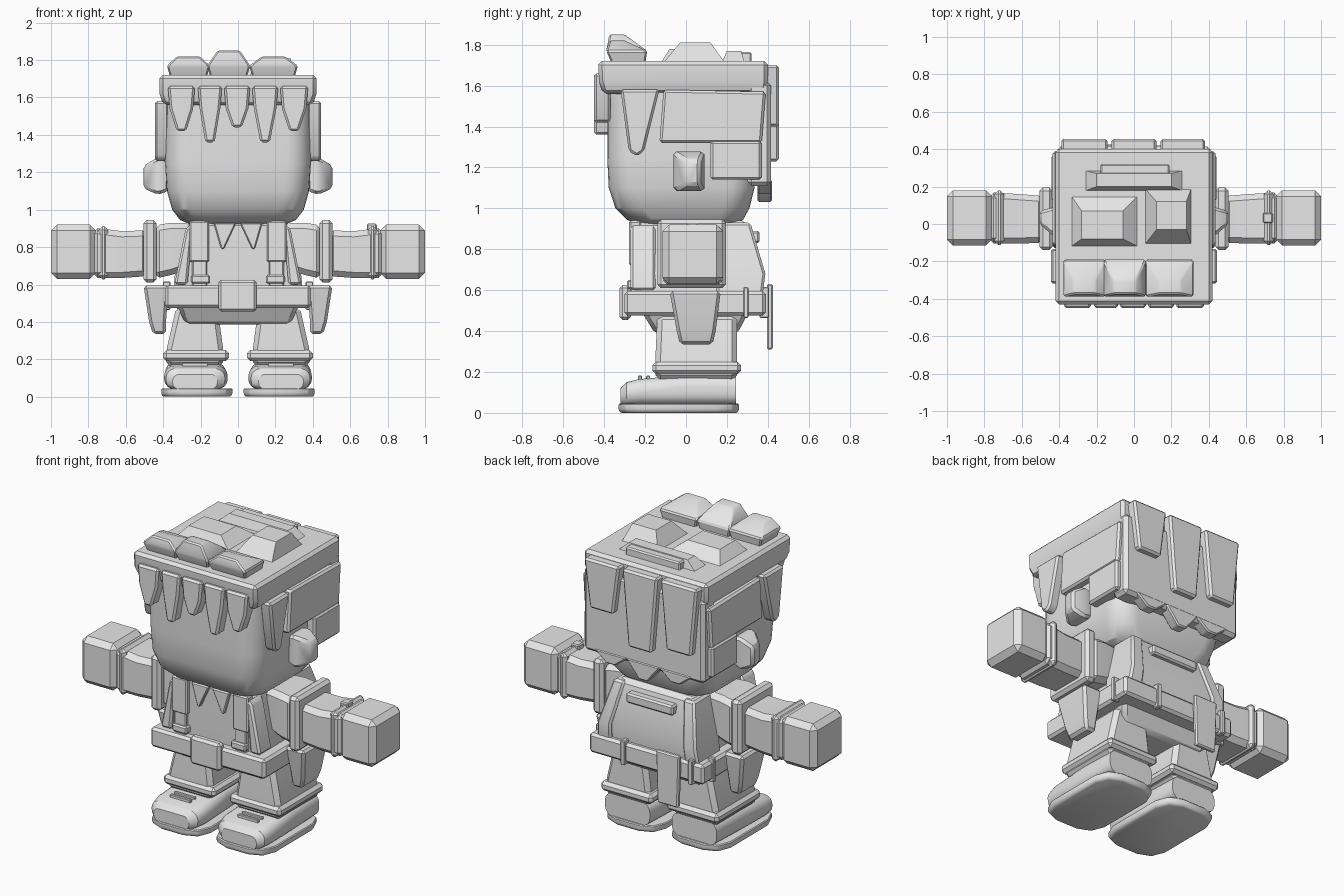
import bpy, bmesh, math

grey = bpy.data.materials.new("plain_grey")
grey.diffuse_color = (0.8, 0.8, 0.8, 1)


def finish(name, bm, bevel, segs, mirror):
    bmesh.ops.recalc_face_normals(bm, faces=bm.faces)
    if bevel:
        sharp = [e for e in bm.edges if e.calc_face_angle(0) > 0.45]
        bmesh.ops.bevel(bm, geom=sharp, offset=bevel, segments=segs,
                        profile=0.5, affect='EDGES', clamp_overlap=True)
    me = bpy.data.meshes.new(name)
    bm.to_mesh(me)
    bm.free()
    me.materials.append(grey)
    ob = bpy.data.objects.new(name, me)
    bpy.context.collection.objects.link(ob)
    bpy.ops.object.select_all(action='DESELECT')
    bpy.context.view_layer.objects.active = ob
    ob.select_set(True)
    bpy.ops.object.shade_smooth_by_angle(angle=math.radians(28))
    if mirror:
        ob.modifiers.new("mirror", 'MIRROR').use_mirror_merge = False
    return ob


def place(axis, t, a, b):
    return {'x': (t, a, b), 'y': (a, t, b), 'z': (a, b, t)}[axis]


def loft(name, axis, sections, bevel=0.0, mirror=False, r=0.0, n=1, segs=1):
    """Skin rectangles (t, a0, a1, b0, b1), with optional corner radius r."""
    bm = bmesh.new()
    rings = []
    for t, a0, a1, b0, b1 in sections:
        rr = min(r, (a1 - a0) * 0.45, (b1 - b0) * 0.45)
        ring = []
        for k, (a, b, sa, sb) in enumerate(((a1, b1, -1, -1), (a0, b1, 1, -1),
                                            (a0, b0, 1, 1), (a1, b0, -1, 1))):
            if r == 0:
                ring.append(bm.verts.new(place(axis, t, a, b)))
                continue
            for i in range(n + 1):
                g = math.pi / 2 * (k + i / n)
                ring.append(bm.verts.new(place(
                    axis, t, a + sa * rr + rr * math.cos(g),
                    b + sb * rr + rr * math.sin(g))))
        rings.append(ring)
    m = len(rings[0])
    for lo, hi in zip(rings, rings[1:]):
        for i in range(m):
            bm.faces.new((lo[i], lo[(i + 1) % m], hi[(i + 1) % m], hi[i]))
    bm.faces.new(rings[0])
    bm.faces.new(rings[-1])
    return finish(name, bm, bevel, segs, mirror)


def box(name, x0, x1, y0, y1, z0, z1, bevel=0.012, mirror=False):
    return loft(name, 'z', [(z0, x0, x1, y0, y1), (z1, x0, x1, y0, y1)], bevel, mirror)


def prism(name, axis, pts, lo, hi, bevel=0.012, mirror=False):
    """Extrude a 2D outline along an axis."""
    bm = bmesh.new()
    ends = [[bm.verts.new(place(axis, t, a, b)) for a, b in pts] for t in (lo, hi)]
    m = len(pts)
    for i in range(m):
        j = (i + 1) % m
        bm.faces.new((ends[0][i], ends[0][j], ends[1][j], ends[1][i]))
    bm.faces.new(ends[0])
    bm.faces.new(ends[1])
    return finish(name, bm, bevel, 1, mirror)


# Head and ears
loft("head", 'z', [(0.92, -.25, .25, -.23, .24), (0.945, -.31, .31, -.29, .28),
                   (1.0, -.352, .352, -.345, .31), (1.1, -.38, .38, -.378, .335),
                   (1.25, -.39, .39, -.385, .345), (1.65, -.39, .39, -.385, .345)],
     r=0.13, n=6)
loft("ear", 'x', [(.37, -.05, .08, 1.10, 1.27), (.43, -.065, .09, 1.08, 1.28),
                  (.505, 0, .07, 1.115, 1.235)], 0.015, True)

# Hair cap, back wall and side panels
loft("hair_cap", 'z', [(1.56, -.40, .40, -.405, .39), (1.62, -.42, .42, -.425, .40),
                       (1.72, -.42, .42, -.43, .40)], 0.018)
box("back_hair", -.41, .41, .30, .415, 1.11, 1.62, 0.02)
prism("side_hair", 'x', [(-.11, 1.58), (.39, 1.57), (.37, 1.32), (-.13, 1.32)],
      .37, .435, mirror=True)
box("lower_side_hair", .36, .44, .12, .37, 1.14, 1.33, mirror=True)
prism("side_lock", 'x', [(-.32, 1.58), (-.13, 1.58), (-.205, 1.28), (-.24, 1.255),
                         (-.28, 1.28)], .37, .445, mirror=True)

# Fringe of pointed locks
for x0, x1, tip in ((-.375, -.23, 1.42), (-.215, -.085, 1.36), (-.075, .065, 1.44),
                    (.075, .215, 1.36), (.225, .375, 1.42)):
    c = (x0 + x1) / 2
    prism("fringe_lock", 'y', [(x0, 1.66), (x1, 1.66), (x1 - .01, 1.54),
                               (c + .025, tip), (c - .025, tip), (x0 + .01, 1.54)],
          -.45, -.37)

# Long strips and small nape points on the back of the head
for x0, x1, low in ((-.39, -.14, 1.28), (-.12, .12, 1.23), (.14, .38, 1.40)):
    prism("back_strip", 'y', [(x0, 1.70), (x1, 1.70), (x1 - .04, low), (x0 + .04, low)],
          .38, .455)
for c, low in ((-.22, 1.07), (0, 1.03), (.22, 1.07)):
    prism("nape_lock", 'y', [(c - .12, 1.14), (c + .12, 1.14), (c + .03, low),
                             (c - .03, low)], .35, .42, 0.008)

# Tufts on top
for x0, x1, top in ((-.38, -.15, 1.82), (-.165, .065, 1.85), (.06, .32, 1.82)):
    c = (x0 + x1) / 2
    loft("front_tuft", 'z', [(1.70, x0 + .02, x1 - .02, -.36, -.20),
                             (1.77, x0, x1, -.39, -.19),
                             (top, c - .06, c + .06, -.375, -.30)], 0.008)
loft("left_tuft", 'z', [(1.70, -.35, .04, -.13, .17), (1.78, -.28, -.06, -.08, .07)])
loft("right_tuft", 'z', [(1.70, .05, .31, -.12, .20), (1.81, .12, .28, -.03, .12)])
loft("rear_tuft", 'z', [(1.70, -.28, .28, .17, .29), (1.77, -.20, .20, .20, .27)])
box("rear_slab", -.18, .19, .23, .32, 1.70, 1.765, 0.008)

# Torso and waistcoat
loft("torso", 'z', [(.50, -.33, .33, -.245, .345), (.68, -.315, .315, -.25, .372),
                    (.94, -.255, .255, -.25, .30)], 0.025)
loft("waistcoat_back_side", 'z', [(.58, .25, .345, .15, .375), (.68, .245, .335, .15, .388),
                                  (.93, .20, .275, .15, .315)], 0.012, True)
prism("waistcoat_front", 'y', [(.24, .93), (.28, .90), (.34, .60), (.27, .60)],
      -.272, -.15, mirror=True)
prism("collar", 'y', [(.01, .93), (.13, .93), (.09, .79), (.075, .79)],
      -.27, -.23, 0.006, True)
box("strap", .155, .26, -.278, -.22, .72, .94, 0.008, True)
box("strap_tail", .165, .245, -.272, -.22, .58, .73, 0.006, True)
box("strap_clip", .15, .25, -.288, -.23, .605, .65, 0.008, True)
box("back_strap", -.16, .16, .28, .36, .83, .89, 0.01)

# Belt with buckle, loops and pouches
box("belt", -.39, .39, -.30, .39, .475, .595, 0.015)
box("buckle", -.105, .10, -.325, -.27, .455, .625, 0.015)
for x in (-.31, .15):
    box("belt_loop", x - .015, x + .015, .36, .405, .465, .615, 0.005)
box("side_loop", .36, .402, .28, .305, .465, .615, 0.005, True)
prism("back_flap", 'y', [(-.25, .63), (-.09, .63), (-.10, .31), (-.24, .31)],
      .395, .425, 0.008)
loft("hip_pouch", 'z', [(.335, .385, .455, -.03, .13), (.40, .385, .475, -.045, .145),
                        (.595, .37, .505, -.08, .17)], 0.015, True)
loft("pelvis", 'z', [(.385, -.28, .28, -.15, .25), (.50, -.33, .33, -.22, .31)], 0.02)

# Arms
loft("sleeve", 'x', [(.24, -.10, .16, .69, .93), (.36, -.12, .175, .65, .93),
                     (.45, -.12, .18, .63, .915)], 0.03, True)
box("sleeve_cuff", .435, .505, -.14, .195, .61, .945, 0.018, True)
loft("forearm", 'x', [(.48, -.10, .15, .645, .89), (.62, -.105, .16, .635, .885),
                      (.78, -.105, .17, .635, .905)], 0.03, True)
box("wristband", .695, .745, -.112, .18, .628, .912, 0.02, True)
box("wrist_button", .69, .742, .005, .06, .88, .925, 0.006)
box("hand", .76, 1.0, -.115, .18, .63, .92, 0.032, True)

# Legs and shoes
loft("leg", 'z', [(.16, .08, .385, -.15, .25), (.26, .08, .38, -.15, .25),
                  (.48, .11, .33, -.14, .25)], 0.025, True)
box("trouser_cuff", .048, .40, -.165, .27, .19, .25, 0.018, True)
loft("shoe", 'y', [(-.32, .11, .35, .04, .12), (-.29, .07, .385, .04, .15),
                   (-.23, .055, .395, .04, .165), (0, .065, .39, .04, .185),
                   (.245, .075, .38, .04, .185)], mirror=True, r=0.055, n=4)
for y in (-.225, -.185):
    box("lace", .16, .30, y - .01, y + .01, .14, .182, 0.004, True)
loft("sole", 'z', [(0, .04, .40, -.32, .25), (.015, .03, .41, -.33, .26),
                   (.045, .03, .41, -.33, .26)], 0.005, True, r=0.11, n=2)
